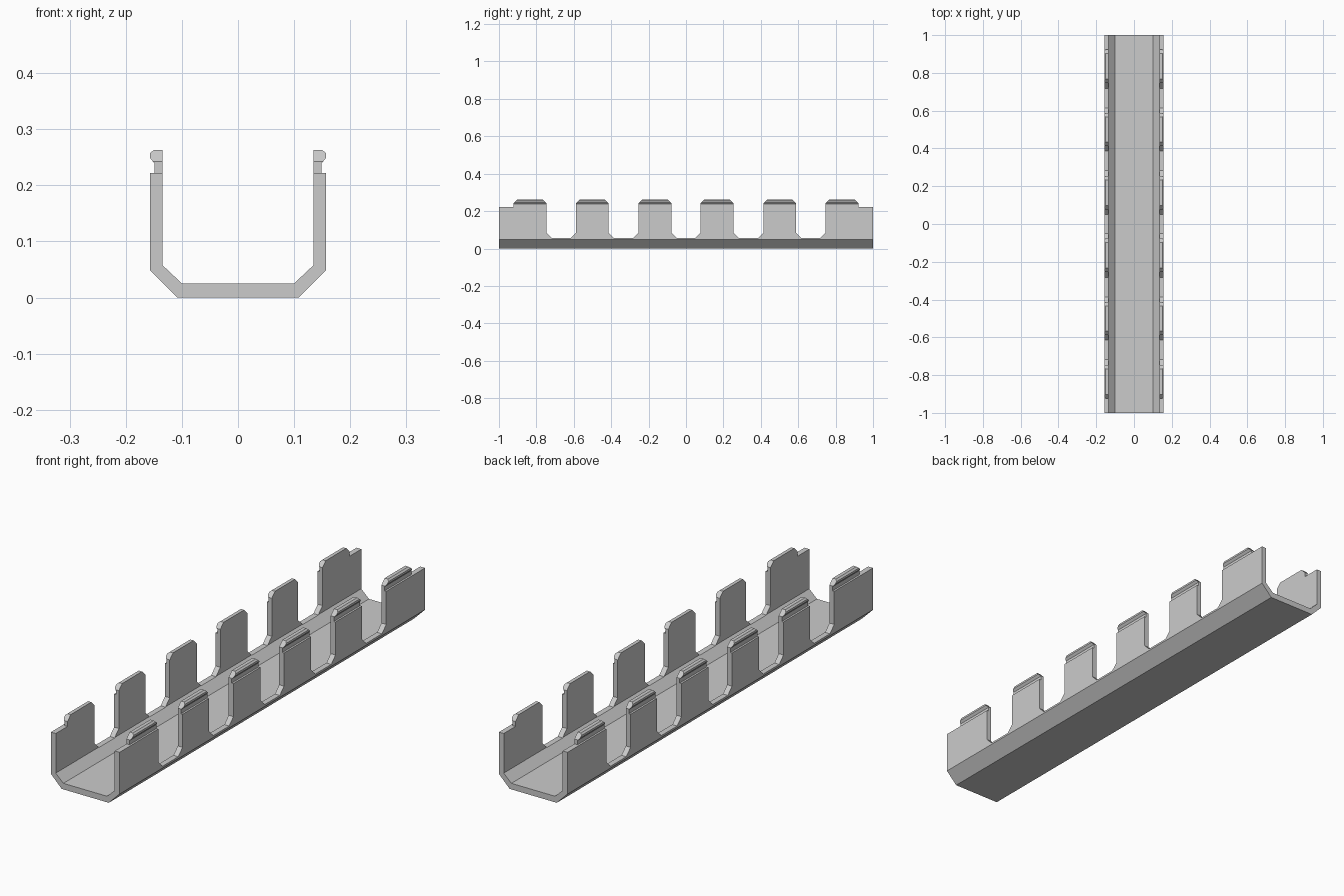
import bpy, bmesh
from mathutils import Vector

if "Cube" in bpy.data.objects:
    bpy.data.objects.remove(bpy.data.objects["Cube"])

grey = bpy.data.materials.new("plain grey")
grey.diffuse_color = (0.6, 0.6, 0.6, 1)
grey.use_nodes = True
grey.node_tree.nodes["Principled BSDF"].inputs["Base Color"].default_value = grey.diffuse_color


def prism(name, profile, axis, a, b, cuts=()):
    """Extrude a 2D profile along x (points y,z) or y (points x,z), then trim by planes."""
    bm = bmesh.new()
    place = (lambda p, t: (t, p[0], p[1])) if axis == "x" else (lambda p, t: (p[0], t, p[1]))
    rings = [[bm.verts.new(place(p, t)) for p in profile] for t in (a, b)]
    n = len(profile)
    bm.faces.new(rings[0])
    bm.faces.new(rings[1][::-1])
    for i in range(n):
        j = (i + 1) % n
        bm.faces.new((rings[0][i], rings[1][i], rings[1][j], rings[0][j]))
    for co, no in cuts:
        res = bmesh.ops.bisect_plane(bm, geom=bm.verts[:] + bm.edges[:] + bm.faces[:],
                                     plane_co=co, plane_no=no, clear_outer=True)
        edges = [e for e in res["geom_cut"] if isinstance(e, bmesh.types.BMEdge)]
        bmesh.ops.holes_fill(bm, edges=edges)
    bmesh.ops.recalc_face_normals(bm, faces=bm.faces[:])
    me = bpy.data.meshes.new(name)
    bm.to_mesh(me)
    bm.free()
    me.materials.append(grey)
    ob = bpy.data.objects.new(name, me)
    bpy.context.collection.objects.link(ob)
    return ob


# Posts along the walls, mirrored front to back
half = [(0.077, 0.254), (0.414, 0.587), (0.746, 1.0)]
posts = [(-b, -a) for a, b in reversed(half)] + half

# U-shaped channel with chamfered lower corners
right = [(0.108, 0), (0.157, 0.049), (0.157, 0.222), (0.135, 0.222), (0.135, 0.058), (0.1, 0.025)]
channel = prism("channel", right + [(-x, z) for x, z in reversed(right)], "y", -1, 1)

# Slots between the posts, with chamfered bottom corners
LOW, CH = 0.057, 0.028
for (_, a), (b, _) in zip(posts, posts[1:]):
    outline = [(a, 0.3), (a, LOW + CH), (a + CH, LOW), (b - CH, LOW), (b, LOW + CH), (b, 0.3)]
    cutter = prism("slot_cutter", outline, "x", -0.3, 0.3)
    cutter.hide_render = True
    mod = channel.modifiers.new("slot", "BOOLEAN")
    mod.operation, mod.solver, mod.object = "DIFFERENCE", "EXACT", cutter
    bpy.context.view_layer.objects.active = channel
    bpy.ops.object.modifier_apply(modifier="slot")
    bpy.data.objects.remove(cutter)

# Snap lips on the posts: a thin neck and a wider head with bevelled ends
lip = [(0.135, 0.222), (0.149, 0.222), (0.149, 0.239), (0.157, 0.249),
       (0.157, 0.257), (0.150, 0.263), (0.135, 0.263)]
for a, b in posts:
    a, b = max(a, -0.923), min(b, 0.923)
    cuts = [(Vector((0, a, 0.242)), Vector((0, -1, 1))),
            (Vector((0, b, 0.242)), Vector((0, 1, 1)))]
    for side, s in (("left", -1), ("right", 1)):
        prism(side + "_snap_lip", [(s * x, z) for x, z in lip], "y", a, b, cuts)
